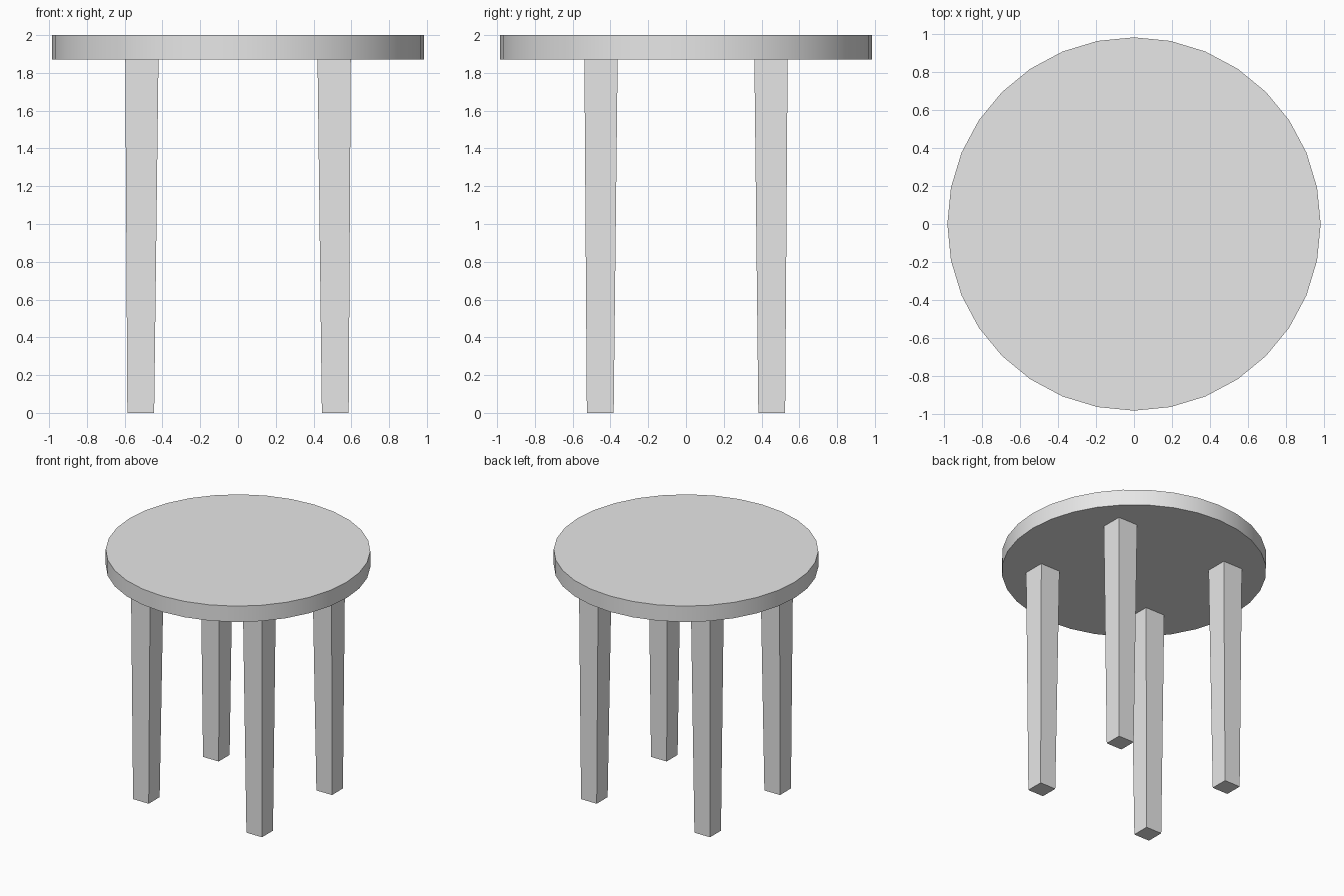
import bpy
import bmesh
import math

cube = bpy.data.objects.get("Cube")
if cube:
    bpy.data.objects.remove(cube, do_unlink=True)

SEAT_BOTTOM, SEAT_TOP, SEAT_RADIUS = 1.87, 2.0, 0.985

# Single light grey finish
grey = bpy.data.materials.new("light_grey")
grey.use_nodes = True
colour = (0.8, 0.8, 0.8, 1.0)
grey.diffuse_color = colour
grey.node_tree.nodes["Principled BSDF"].inputs["Base Color"].default_value = colour

# Round seat with a smooth rim
bpy.ops.mesh.primitive_cylinder_add(
    vertices=32, radius=SEAT_RADIUS, depth=SEAT_TOP - SEAT_BOTTOM,
    location=(0, 0, (SEAT_TOP + SEAT_BOTTOM) / 2))
seat = bpy.context.object
seat.name = "seat"
seat.data.materials.append(grey)
bpy.ops.object.shade_smooth_by_angle(angle=math.radians(30))


def tapered_leg(name, sx, sy):
    """Square leg, wider where it meets the seat."""
    bm = bmesh.new()
    bmesh.ops.create_cube(bm, size=1)
    for v in bm.verts:
        top = v.co.z > 0
        width = 0.176 if top else 0.142
        cx, cy = (0.509, 0.450) if top else (0.515, 0.454)
        v.co = (sx * cx + v.co.x * width, sy * cy + v.co.y * width,
                SEAT_BOTTOM if top else 0)
    mesh = bpy.data.meshes.new(name)
    bm.to_mesh(mesh)
    bm.free()
    mesh.materials.append(grey)
    leg = bpy.data.objects.new(name, mesh)
    bpy.context.collection.objects.link(leg)


# Four legs
for side, sx in (("left", 1), ("right", -1)):
    for end, sy in (("front", -1), ("back", 1)):
        tapered_leg(f"{end}_{side}_leg", sx, sy)
